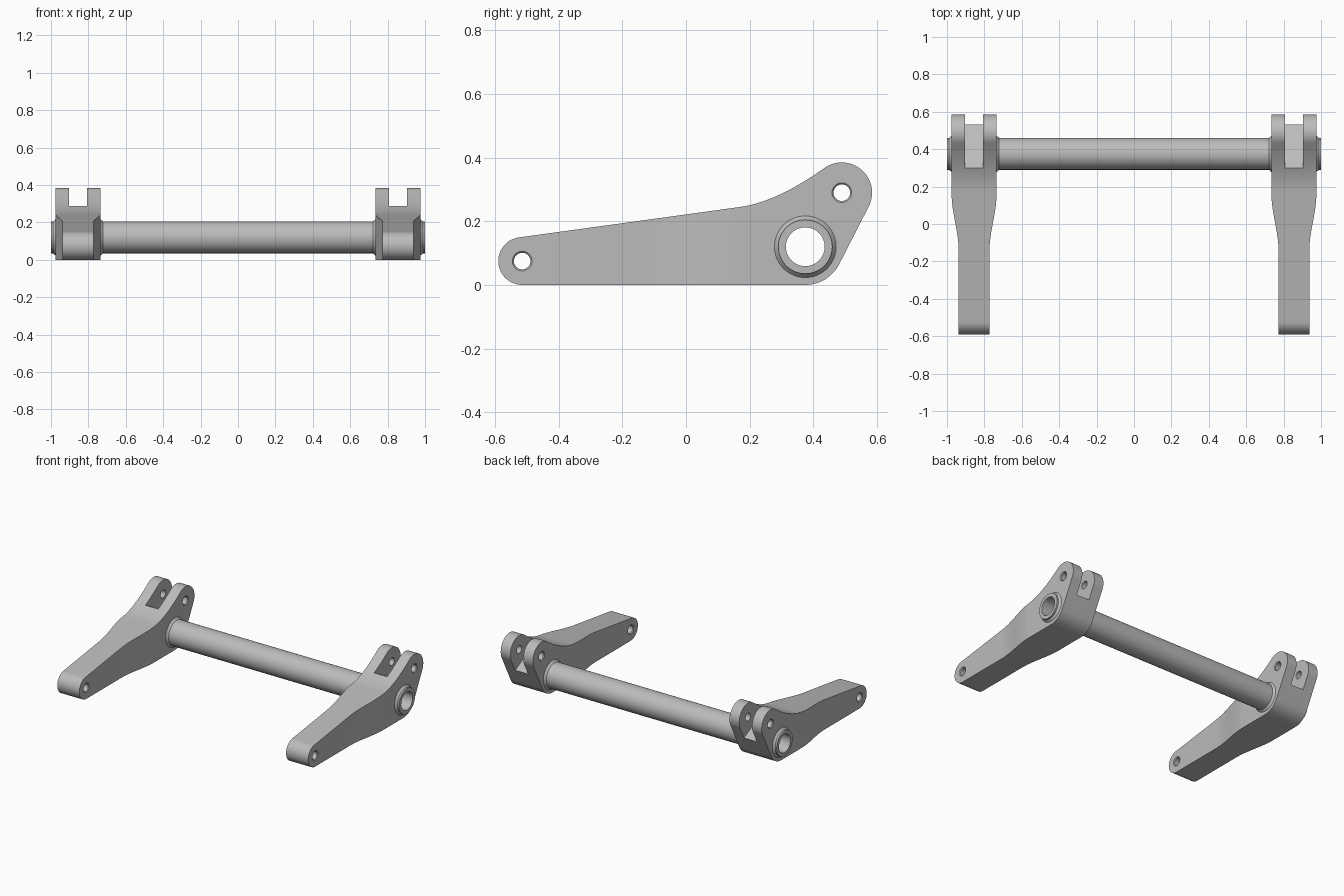
import bpy, bmesh
from math import sin, cos, radians, pi
from mathutils import Vector, Matrix

cube = bpy.data.objects.get("Cube")
if cube:
    bpy.data.objects.remove(cube, do_unlink=True)

steel = bpy.data.materials.new("steel grey")
steel.use_nodes = True
GREY = (0.5, 0.5, 0.5, 1)
steel.diffuse_color = GREY
steel.node_tree.nodes["Principled BSDF"].inputs["Base Color"].default_value = GREY

ARM_X = 0.855            # centre plane of each arm
WIDE, NARROW = 0.12, 0.0825   # half widths of an arm
FRONT_PIN, REAR_PIN, AXLE = (-0.515, 0.075), (0.49, 0.29), (0.375, 0.12)


def finish(bm, name):
    bmesh.ops.remove_doubles(bm, verts=bm.verts, dist=1e-5)
    bmesh.ops.recalc_face_normals(bm, faces=bm.faces)
    mesh = bpy.data.meshes.new(name)
    bm.to_mesh(mesh)
    bm.free()
    mesh.materials.append(steel)
    ob = bpy.data.objects.new(name, mesh)
    bpy.context.collection.objects.link(ob)
    return ob


def prism(name, points, depth):
    """Extrude a closed outline of 3D points along depth."""
    bm = bmesh.new()
    face = bm.faces.new([bm.verts.new(p) for p in points])
    ext = bmesh.ops.extrude_face_region(bm, geom=[face], use_keep_orig=True)
    moved = [g for g in ext["geom"] if isinstance(g, bmesh.types.BMVert)]
    bmesh.ops.translate(bm, verts=moved, vec=depth)
    return finish(bm, name)


def lathe(name, profile, centre, closed=False, steps=64):
    """Spin (x, radius) points about an x-parallel axis through centre (y, z)."""
    bm = bmesh.new()
    vs = [bm.verts.new((x, centre[0], centre[1] + r)) for x, r in profile]
    es = [bm.edges.new(pair) for pair in zip(vs, vs[1:])]
    if closed:
        es.append(bm.edges.new((vs[-1], vs[0])))
    bmesh.ops.spin(bm, geom=vs + es, cent=(0, *centre), axis=(1, 0, 0),
                   angle=2 * pi, steps=steps)
    return finish(bm, name)


def activate(ob):
    bpy.ops.object.select_all(action='DESELECT')
    ob.select_set(True)
    bpy.context.view_layer.objects.active = ob


def boolean(ob, cutter, operation='DIFFERENCE'):
    mod = ob.modifiers.new("cut", 'BOOLEAN')
    mod.operation, mod.object, mod.solver = operation, cutter, 'EXACT'
    activate(ob)
    bpy.ops.object.modifier_apply(modifier=mod.name)
    bpy.data.objects.remove(cutter, do_unlink=True)


def smooth(ob):
    activate(ob)
    bpy.ops.object.shade_smooth_by_angle(angle=radians(30))
    mod = ob.modifiers.new("flat faces stay flat", 'WEIGHTED_NORMAL')
    mod.keep_sharp = True


def arc(centre, radius, start, end, steps=20):
    angles = [radians(start + (end - start) * i / steps) for i in range(steps + 1)]
    return [(centre[0] + radius * cos(a), centre[1] + radius * sin(a)) for a in angles]


# Arm side outline: rounded nose, heel, rear lug and a concave sweep on top
outline = arc(AXLE, 0.12, -90, -27.5) + arc(REAR_PIN, 0.095, -27.5, 125.5, 32)
a, b, c = Vector(outline[-1]), Vector((0.285, 0.261)), Vector((0.17, 0.245))
outline += [tuple(a * (1 - t) ** 2 + b * 2 * t * (1 - t) + c * t * t)
            for t in [i / 16 for i in range(1, 17)]]
outline += arc(FRONT_PIN, 0.075, 97.8, 270, 32)
arm = prism("left_arm", [(-WIDE, y, z) for y, z in outline], (2 * WIDE, 0, 0))

# Plan outline: the arm narrows smoothly toward its nose
side = [(NARROW, -0.7)]
for i in range(21):
    t = i / 20
    side.append((NARROW + (WIDE + 0.0002 - NARROW) * t * t * (3 - 2 * t), -0.14 + 0.3 * t))
side.append((side[-1][0], 0.7))
plan = [(x, y, -0.1) for x, y in side] + [(-x, y, -0.1) for x, y in reversed(side)]
boolean(arm, prism("plan_cutter", plan, (0, 0, 0.6)), 'INTERSECT')

# Fork slot in the rear lug, with a floor square to the heel edge
across, up = Vector((0.887, -0.462)), Vector((0.462, 0.887))
corner = Vector((0.30, 0.287))
slot = [corner - across * 0.2, corner + across * 0.5,
        corner + across * 0.5 + up * 0.5, corner - across * 0.2 + up * 0.5]
boolean(arm, prism("slot_cutter", [(-0.048, *p) for p in slot], (0.096, 0, 0)))


# Pin holes with chamfered rims, and the axle bore
def pin_cutter(centre, half):
    r, rim, e = 0.026, 0.031, 0.005
    return lathe("pin_cutter", [(-half - e, 0), (-half - e, rim + e), (-half + e, r),
                                (half - e, r), (half + e, rim + e), (half + e, 0)],
                 centre, steps=32)


boolean(arm, pin_cutter(FRONT_PIN, NARROW))
boolean(arm, pin_cutter(REAR_PIN, WIDE))
boolean(arm, lathe("bore_cutter", [(-0.2, 0), (-0.2, 0.08), (0.2, 0.08), (0.2, 0)], AXLE))
smooth(arm)
arm.location.x = ARM_X

right_arm = arm.copy()
right_arm.name = "right_arm"
right_arm.location.x = -ARM_X
bpy.context.collection.objects.link(right_arm)

# Hollow cross tube
tube = lathe("cross_tube", [(-1, 0.061), (-1, 0.085), (1, 0.085), (1, 0.061)], AXLE, True)
smooth(tube)

# Weld beads where the tube meets each arm face
for label, sign in (("left", 1), ("right", -1)):
    for place, face, out in (("outer", WIDE, 1), ("inner", -WIDE, -1)):
        x = sign * (ARM_X + face)
        d = sign * out
        weld = lathe(f"{label}_{place}_weld",
                     [(x - 0.003 * d, 0.082), (x - 0.003 * d, 0.097),
                      (x, 0.097), (x + 0.014 * d, 0.085), (x + 0.014 * d, 0.082)],
                     AXLE, True)
        smooth(weld)
